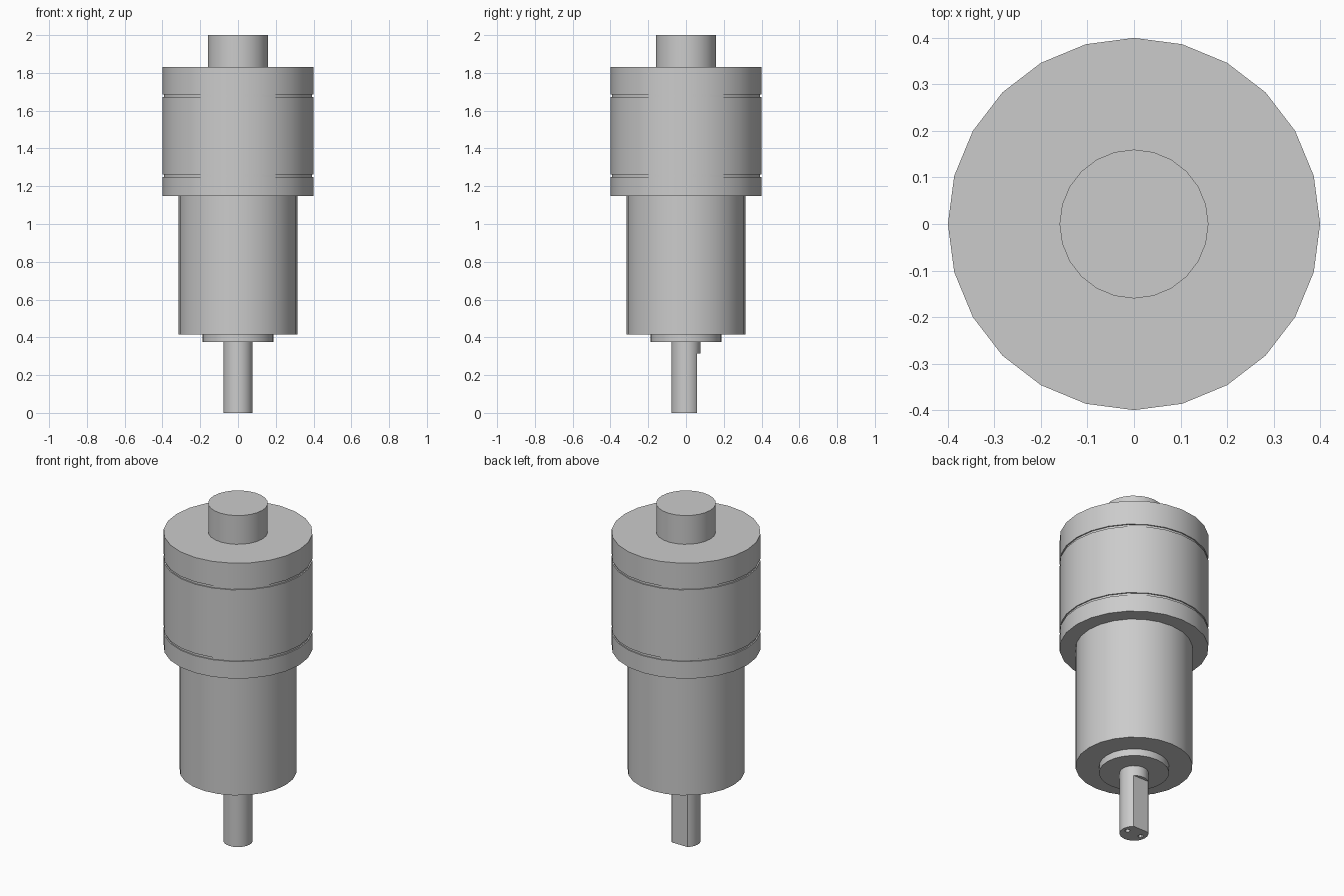
import bpy
import bmesh
import math

default_cube = bpy.data.objects.get("Cube")
if default_cube:
    bpy.data.objects.remove(default_cube, do_unlink=True)

SIDES = 24

# Single plain metal colour
metal = bpy.data.materials.new("grey metal")
metal.use_nodes = True
GREY = (0.6, 0.6, 0.6, 1.0)
metal.diffuse_color = GREY
metal.node_tree.nodes["Principled BSDF"].inputs["Base Color"].default_value = GREY


def add_object(name, bm):
    bmesh.ops.recalc_face_normals(bm, faces=bm.faces)
    mesh = bpy.data.meshes.new(name)
    bm.to_mesh(mesh)
    bm.free()
    mesh.materials.append(metal)
    obj = bpy.data.objects.new(name, mesh)
    bpy.context.collection.objects.link(obj)
    return obj


def make_active(obj):
    bpy.ops.object.select_all(action='DESELECT')
    obj.select_set(True)
    bpy.context.view_layer.objects.active = obj


def smooth(obj):
    make_active(obj)
    bpy.ops.object.shade_smooth_by_angle(angle=math.radians(30))


def turned(name, profile, x=0.0, sides=SIDES):
    """Closed solid turned around z from (radius, height) points, bottom to top."""
    bm = bmesh.new()
    rings = []
    for r, z in profile:
        rings.append([bm.verts.new((x + r * math.cos(math.tau * i / sides),
                                    r * math.sin(math.tau * i / sides), z))
                      for i in range(sides)])
    for low, high in zip(rings, rings[1:]):
        for i in range(sides):
            j = (i + 1) % sides
            bm.faces.new((low[i], low[j], high[j], high[i]))
    bm.faces.new(rings[0][::-1])
    bm.faces.new(rings[-1])
    return add_object(name, bm)


def box(name, low, high):
    bm = bmesh.new()
    bmesh.ops.create_cube(bm, size=1.0)
    for v in bm.verts:
        v.co = [(a + b) / 2 + c * (b - a) for a, b, c in zip(low, high, v.co)]
    return add_object(name, bm)


def cut(obj, cutter):
    cutter.hide_render = True
    mod = obj.modifiers.new("cut", 'BOOLEAN')
    mod.operation = 'DIFFERENCE'
    mod.solver = 'EXACT'
    mod.object = cutter
    make_active(obj)
    bpy.ops.object.modifier_apply(modifier=mod.name)
    bpy.data.objects.remove(cutter, do_unlink=True)


# Wide housing with two thin grooves
R, RG = 0.40, 0.393
housing = turned("housing", [
    (R, 1.147), (R, 1.248), (RG, 1.248), (RG, 1.262), (R, 1.262),
    (R, 1.672), (RG, 1.672), (RG, 1.686), (R, 1.686), (R, 1.83)])

# Plain stacked cylinders
rear_boss = turned("rear_boss", [(0.16, 1.83), (0.16, 2.0)])
lower_body = turned("lower_body", [(0.314, 0.416), (0.314, 1.147)])
front_collar = turned("front_collar", [(0.188, 0.375), (0.188, 0.416)])

# Output shaft with a flat on the back and two small end holes
shaft = turned("output_shaft", [(0.0775, 0.0), (0.0775, 0.375)])
cut(shaft, box("flat_cutter", (-0.2, 0.058, -0.1), (0.2, 0.2, 0.315)))
for side in (-1, 1):
    cut(shaft, turned("hole_cutter", [(0.014, -0.05), (0.014, 0.05)],
                      x=side * 0.046, sides=12))

for part in (housing, rear_boss, lower_body, front_collar, shaft):
    smooth(part)
